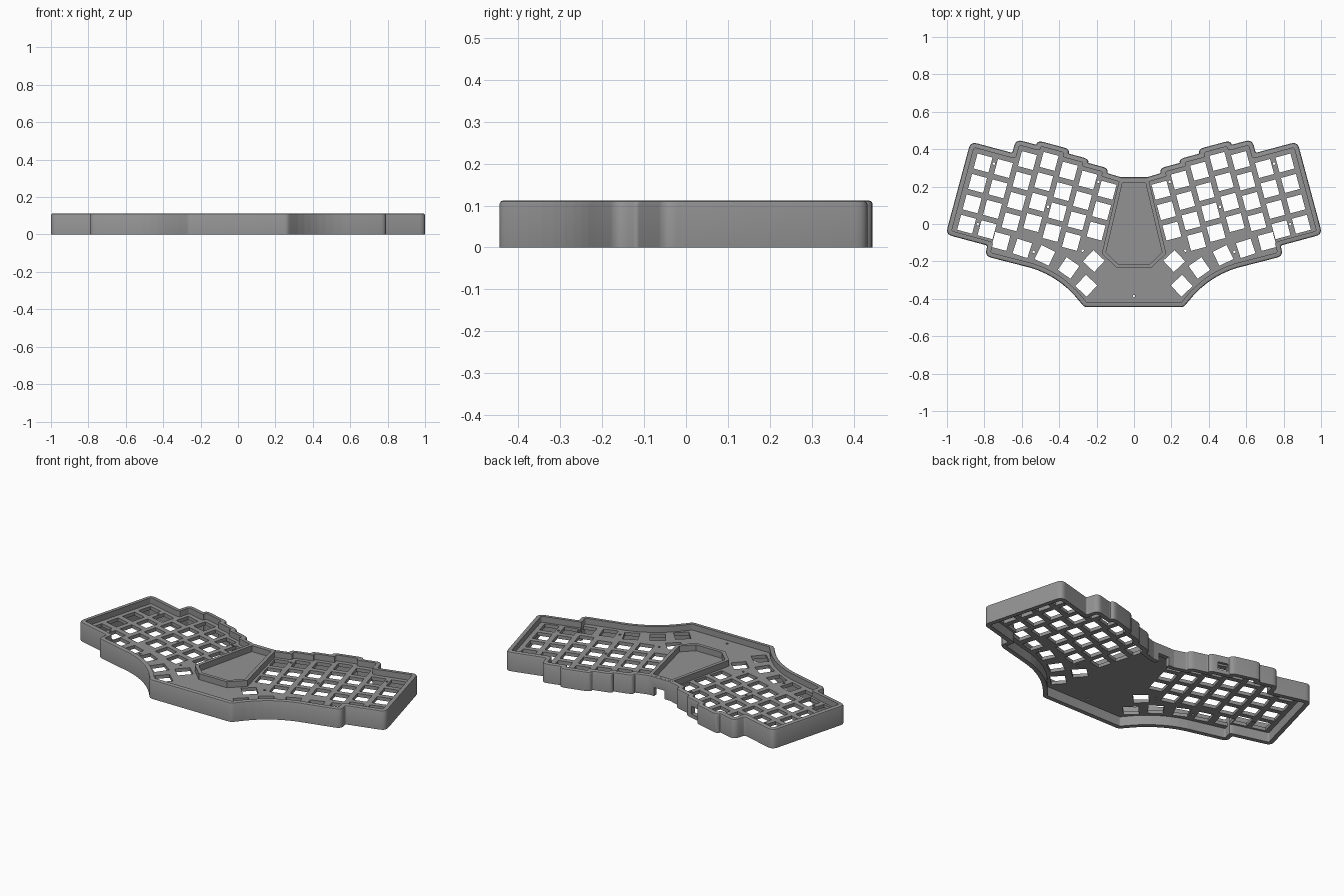
import bpy, bmesh, math
from mathutils import Vector, Matrix

if "Cube" in bpy.data.objects:
    bpy.data.objects.remove(bpy.data.objects["Cube"])

TILT = math.radians(15)
PITCH, HOLE = 0.113, 0.083
TOP, PLATE_LOW, PLATE_HIGH = 0.112, 0.057, 0.077

grey = bpy.data.materials.new("case_grey")
grey.diffuse_color = (0.29, 0.29, 0.29, 1)
grey.use_nodes = True
grey.node_tree.nodes["Principled BSDF"].inputs["Base Color"].default_value = grey.diffuse_color


def uv(u, v):
    """Tilted key-field coordinates to x, y on the right half."""
    c, s = math.cos(TILT), math.sin(TILT)
    return (u * c - v * s, u * s + v * c)


def mirrored(half):
    """Close a right-half path with its mirror image."""
    return half + [(-x, y) for x, y in reversed(half)]


def inset(pts, d):
    """Mitred inward offset of a clockwise polygon."""
    out, n = [], len(pts)
    for i in range(n):
        a, b, c = (Vector(pts[(i + k) % n]) for k in (-1, 0, 1))
        e, f = (b - a).normalized(), (c - b).normalized()
        n1, n2 = Vector((e.y, -e.x)), Vector((f.y, -f.x))
        out.append(tuple(b + (n1 + n2) * d / (1 + n1.dot(n2))))
    return out


def rounded(pts, r, d=0, seg=5):
    """Round each corner; d keeps the arcs concentric with an inset."""
    out, n = [], len(pts)
    for i in range(n):
        a, b, c = (Vector(pts[(i + k) % n]) for k in (-1, 0, 1))
        e, f = b - a, c - b
        turn = e.angle(f)
        convex = e.x * f.y - e.y * f.x < 0
        rad = max(r - d, 0.006) if convex else r * 0.3 + d
        limit = 0.78 if convex else 0.2
        t = rad * math.tan(turn / 2)
        p = b - e.normalized() * min(t, limit * e.length)
        q = b + f.normalized() * min(t, limit * f.length)
        for k in range(seg + 1):
            w = k / seg
            out.append(tuple(p * (1 - w) ** 2 + b * 2 * w * (1 - w) + q * w * w))
    return out


def finish(name, bm):
    bmesh.ops.recalc_face_normals(bm, faces=bm.faces)
    mesh = bpy.data.meshes.new(name)
    bm.to_mesh(mesh)
    bm.free()
    mesh.materials.append(grey)
    ob = bpy.data.objects.new(name, mesh)
    bpy.context.collection.objects.link(ob)
    return ob


def loft_ring(name, rings):
    """Skin a closed loop of (outline, z) rings."""
    bm = bmesh.new()
    rows = [[bm.verts.new((x, y, z)) for x, y in pts] for pts, z in rings]
    for j, row in enumerate(rows):
        nxt = rows[(j + 1) % len(rows)]
        for i in range(len(row)):
            k = (i + 1) % len(row)
            bm.faces.new((row[i], row[k], nxt[k], nxt[i]))
    return finish(name, bm)


def pierced_plate(name, loops, low, high):
    """Filled flat profile; the inner loops become holes."""
    cu = bpy.data.curves.new(name, "CURVE")
    cu.dimensions, cu.fill_mode, cu.extrude = "2D", "BOTH", (high - low) / 2
    for pts in loops:
        sp = cu.splines.new("POLY")
        sp.points.add(len(pts) - 1)
        for p, (x, y) in zip(sp.points, pts):
            p.co = (x, y, 0, 1)
        sp.use_cyclic_u, sp.use_smooth = True, False
    cu.materials.append(grey)
    ob = bpy.data.objects.new(name, cu)
    ob.location.z = (low + high) / 2
    bpy.context.collection.objects.link(ob)
    select(ob)
    bpy.ops.object.convert(target="MESH")


def ngon(x, y, radius, sides, angle):
    return [(x + radius * math.cos(angle + math.tau * k / sides),
             y + radius * math.sin(angle + math.tau * k / sides)) for k in range(sides)]


def select(ob):
    bpy.ops.object.select_all(action="DESELECT")
    ob.select_set(True)
    bpy.context.view_layer.objects.active = ob


def cut_box(ob, x, y, z, size, angle):
    """Subtract a box and remove the cutter."""
    bm = bmesh.new()
    m = (Matrix.Translation((x, y, z)) @ Matrix.Rotation(angle, 4, "Z")
         @ Matrix.Diagonal((*size, 1)))
    bmesh.ops.create_cube(bm, size=1, matrix=m)
    cutter = finish("cutter", bm)
    cutter.hide_render = True
    mod = ob.modifiers.new("cut", "BOOLEAN")
    mod.operation, mod.solver, mod.object = "DIFFERENCE", "EXACT", cutter
    select(ob)
    bpy.ops.object.modifier_apply(modifier=mod.name)
    bpy.data.objects.remove(cutter)


# Case outline: stepped back edge, square ends, curved thumb edge
half = [(0.07, 0.25)]
u_prev = None
for u, v in [(0.209, 0.226), (0.322, 0.252), (0.435, 0.273),
             (0.614, 0.298), (0.727, 0.274), (0.958, 0.199)]:
    if u_prev is not None:
        half.append(uv(u_prev, v))
    half.append(uv(u, v))
    u_prev = u
half += [uv(0.958, -0.314), uv(0.727, -0.314), uv(0.727, -0.372)]
p0, p1, p2 = Vector((0.60, -0.222)), Vector((0.41, -0.262)), Vector((0.29, -0.415))
for k in range(9):
    w = k / 8
    half.append(tuple(p0 * (1 - w) ** 2 + p1 * 2 * w * (1 - w) + p2 * w * w))
half.append((0.265, -0.445))
outline = mirrored(half)


def ring(d):
    return rounded(inset(outline, d), 0.036, d)


# Outer wall with a softened top edge
wall = loft_ring("outer_wall", [
    (ring(0), 0), (ring(0), TOP - 0.008), (ring(0.003), TOP - 0.002),
    (ring(0.008), TOP), (ring(0.026), TOP), (ring(0.026), 0)])

# Cable notch in the middle and side socket in the back wall
cut_box(wall, 0, 0.24, 0.015, (0.07, 0.12, 0.07), 0)
px, py = uv(0.40, 0.26)
cut_box(wall, -px, py, 0.045, (0.06, 0.09, 0.045), -TILT)
select(wall)
bpy.ops.object.shade_smooth_by_angle(angle=math.radians(30))

# Key positions: tilted columns (outer to inner), then the thumb arc
keys = []
for i, (v_top, rows) in enumerate([(0.106, 4), (0.106, 4), (0.18, 4), (0.206, 4),
                                   (0.182, 4), (0.163, 4), (0.137, 3)]):
    for j in range(rows):
        keys.append((*uv(0.864 - i * PITCH, v_top - j * PITCH), 15))
keys += [(0.712, -0.093, 15), (0.597, -0.13, 18), (0.476, -0.168, 26),
         (0.35, -0.235, 35), (0.255, -0.33, 43), (0.215, -0.198, 43)]
screws = [uv(0.807, 0.118), uv(0.807, -0.218), uv(0.242, 0.168),
          uv(0.468, -0.03), (0.275, -0.142), (0.537, -0.149)]

# Switch plate with key openings and screw holes
loops = [ring(0.015), ngon(0, -0.385, 0.007, 12, 0)]
for side in (1, -1):
    for x, y, deg in keys:
        loops.append(ngon(side * x, y, HOLE / math.sqrt(2), 4,
                          math.radians(45 + side * deg)))
    for x, y in screws:
        loops.append(ngon(side * x, y, 0.007, 12, 0))
pierced_plate("switch_plate", loops, PLATE_LOW, PLATE_HIGH)

# Raised frame around the central controller bay
bay = mirrored([(0.078, 0.238), (0.172, -0.158), (0.092, -0.235)])
loft_ring("controller_bay_frame", [
    (bay, PLATE_HIGH - 0.01), (bay, TOP + 0.0005),
    (inset(bay, 0.02), TOP + 0.0005), (inset(bay, 0.02), PLATE_HIGH - 0.01)])
